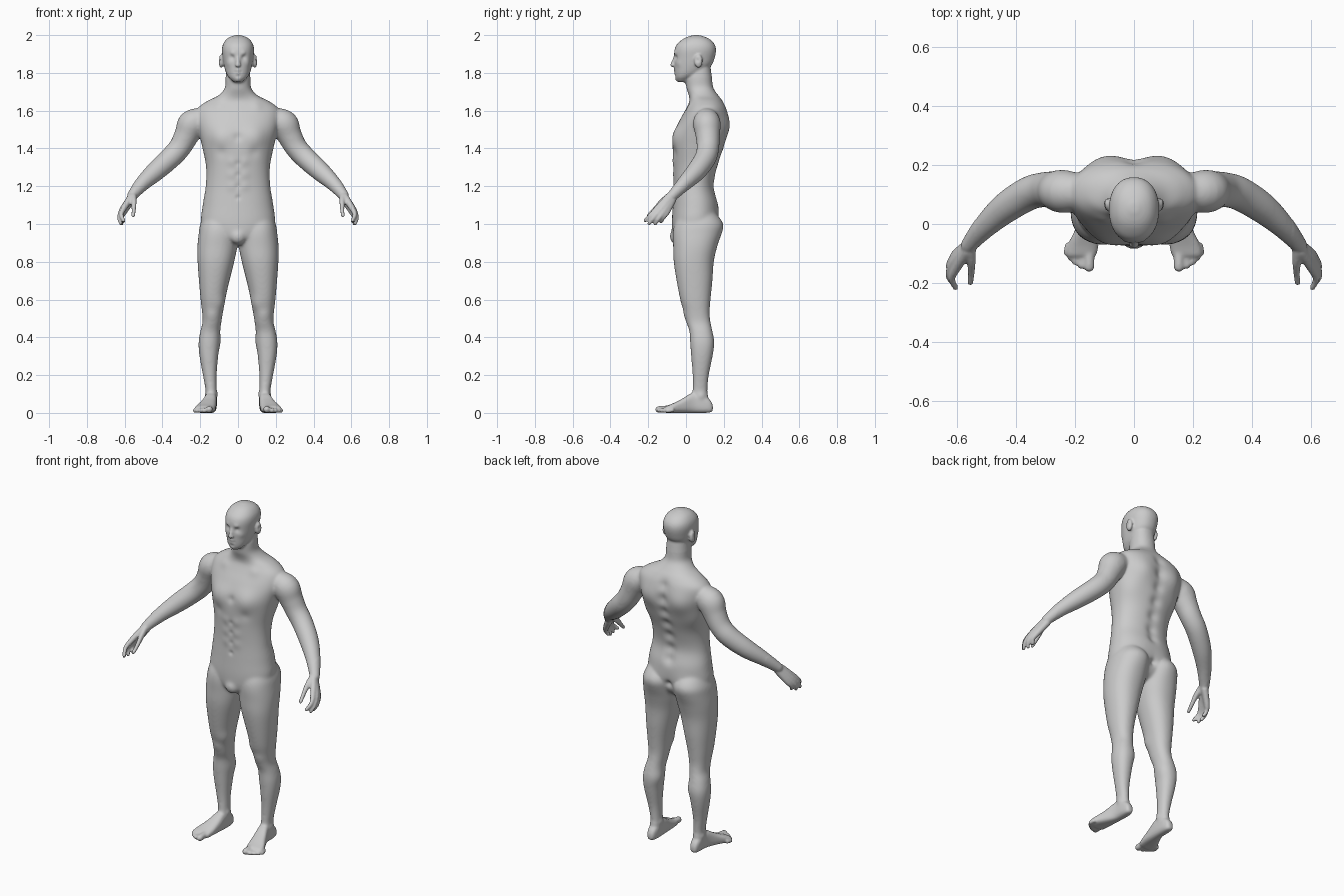
import bpy, bmesh, math
from mathutils import Vector, Matrix

bm = bmesh.new()


def spline(rows, n=5):
    """Catmull-Rom interpolation of equal-length tuples."""
    out = []
    for i in range(len(rows) - 1):
        a, b, c, d = rows[max(i - 1, 0)], rows[i], rows[i + 1], rows[min(i + 2, len(rows) - 1)]
        for k in range(n):
            t = k / n
            out.append([0.5 * (2 * q + (r - p) * t + (2 * p - 5 * q + 4 * r - s) * t * t
                               + (3 * q - p - 3 * r + s) * t ** 3) for p, q, r, s in zip(a, b, c, d)])
    return out + [list(rows[-1])]


def skin(rings):
    vs = [[bm.verts.new(p) for p in ring] for ring in rings]
    n = len(vs[0])
    for a, b in zip(vs, vs[1:]):
        for i in range(n):
            bm.faces.new((a[i], a[(i + 1) % n], b[(i + 1) % n], b[i]))
    bm.faces.new(vs[0])
    bm.faces.new(vs[-1])


def loft(rows, side=1, axis='z', power=2.2, n=40):
    """Rows of (t, x0, x1, p0, p1): rounded sections stacked along z or y."""
    rings = []
    for t, x0, x1, p0, p1 in spline(rows):
        ring = []
        for i in range(n):
            c, s = math.cos(2 * math.pi * i / n), math.sin(2 * math.pi * i / n)
            x = (x0 + x1) / 2 + (x1 - x0) / 2 * math.copysign(abs(c) ** (2 / power), c)
            p = (p0 + p1) / 2 + (p1 - p0) / 2 * math.copysign(abs(s) ** (2 / power), s)
            ring.append((side * x, p, t) if axis == 'z' else (side * x, t, p))
        rings.append(ring)
    skin(rings)


def tube(path, side=1, n=20):
    """Path of (x, y, z, radius) with a rounded tip."""
    pts = spline(path)
    pos = [Vector(p[:3]) for p in pts]
    rad = [p[3] for p in pts]
    end = (pos[-1] - pos[-2]).normalized()
    tip, r = pos[-1], rad[-1]
    for a in (25, 50, 70, 85):
        pos.append(tip + end * r * math.sin(math.radians(a)))
        rad.append(r * math.cos(math.radians(a)))
    rings = []
    for i, p in enumerate(pos):
        d = (pos[min(i + 1, len(pos) - 1)] - pos[max(i - 1, 0)]).normalized()
        u = d.cross(Vector((0.3, 0.8, 0.5))).normalized()
        w = d.cross(u)
        ring = []
        for k in range(n):
            a = 2 * math.pi * k / n
            q = p + (u * math.cos(a) + w * math.sin(a)) * rad[i]
            ring.append((side * q.x, q.y, q.z))
        rings.append(ring)
    skin(rings)


def blob(loc, size):
    m = Matrix.Translation(loc) @ Matrix.Diagonal((*size, 1))
    bmesh.ops.create_uvsphere(bm, u_segments=24, v_segments=16, radius=1, matrix=m)


def sym(rows):
    return [(z, -w, w, f, b) for z, w, f, b in rows]


# torso and neck: z, half width, front, back
loft(sym([(.89, .05, -.04, .08), (.93, .13, -.07, .14), (1.0, .193, -.075, .168),
          (1.1, .187, -.07, .172), (1.2, .171, -.065, .15), (1.3, .169, -.067, .168),
          (1.4, .187, -.07, .2), (1.48, .206, -.062, .217), (1.55, .222, -.033, .221),
          (1.61, .215, 0, .214), (1.65, .165, .018, .195), (1.68, .105, .015, .172),
          (1.72, .07, .002, .145), (1.77, .066, 0, .138), (1.83, .06, .02, .13)]))

# head
loft(sym([(1.752, .026, -.046, .0), (1.775, .048, -.055, .04), (1.80, .063, -.059, .09),
          (1.84, .075, -.061, .135), (1.88, .081, -.063, .152), (1.92, .085, -.061, .159),
          (1.95, .08, -.049, .152), (1.975, .064, -.022, .13), (1.99, .043, .005, .102),
          (2.0, .014, .04, .07)]))
tube([(0, -.055, 1.892, .008), (0, -.063, 1.865, .011), (0, -.071, 1.842, .013)])
blob((0, -.052, .935), (.042, .034, .042))

for s in (1, -1):
    # leg: z, inner, outer, front, back
    loft([(1.06, .03, .175, -.03, .15), (1.0, .004, .2, -.06, .188), (.95, 0, .208, -.07, .185),
          (.88, .004, .215, -.068, .165), (.8, .02, .214, -.065, .147), (.7, .045, .207, -.05, .14),
          (.6, .068, .198, -.03, .13), (.53, .08, .19, -.008, .125), (.48, .088, .188, .002, .13),
          (.43, .095, .2, .018, .14), (.37, .098, .209, .022, .149), (.3, .105, .204, .027, .141),
          (.2, .113, .186, .035, .121), (.12, .113, .172, .035, .114), (.07, .112, .172, .03, .12),
          (.03, .115, .168, .04, .13)], s)
    # foot: y, inner, outer, bottom, top
    loft([(.142, .13, .155, .012, .04), (.13, .12, .165, .003, .065), (.1, .113, .171, 0, .09),
          (.04, .112, .176, 0, .108), (-.02, .115, .2, 0, .075), (-.07, .12, .224, 0, .05),
          (-.105, .128, .23, 0, .036), (-.115, .14, .215, .008, .026)], s, 'y', 2.8)
    for x, y, x2, y2, r in [(.152, -.09, .152, -.145, .018), (.177, -.09, .179, -.14, .013),
                            (.196, -.085, .199, -.128, .012), (.21, -.08, .216, -.114, .011),
                            (.222, -.065, .229, -.097, .011)]:
        tube([(x, y, r + .004, r), (x2, y2, r, r)], s)
    # arm
    tube([(.17, .11, 1.56, .055), (.235, .11, 1.535, .073), (.272, .115, 1.47, .065),
          (.308, .116, 1.405, .06), (.358, .103, 1.35, .058), (.435, .055, 1.28, .053),
          (.505, -.008, 1.215, .041), (.56, -.072, 1.15, .028)], s)
    # fingers, each starting at the wrist, and thumb
    for ax, ay, az, kx, ky, kz, mx, my, mz, tx, ty, tz in [
            (.565, -.09, 1.145, .6, -.145, 1.09, .618, -.185, 1.05, .605, -.216, 1.018),
            (.565, -.082, 1.14, .61, -.13, 1.08, .628, -.17, 1.035, .62, -.195, 1.003),
            (.562, -.075, 1.135, .61, -.115, 1.07, .627, -.145, 1.03, .615, -.163, 1.0),
            (.558, -.068, 1.135, .602, -.1, 1.065, .616, -.12, 1.035, .607, -.133, 1.012),
            (.555, -.09, 1.145, .55, -.13, 1.115, .552, -.168, 1.075, .555, -.2, 1.045)]:
        tube([(ax, ay, az, .02), (kx, ky, kz, .016), (mx, my, mz, .012), (tx, ty, tz, .01)], s)
    # ear
    blob((s * .089, .066, 1.862), (.014, .022, .036))

bmesh.ops.recalc_face_normals(bm, faces=bm.faces)
me = bpy.data.meshes.new("human_body")
bm.to_mesh(me)
bm.free()
body = bpy.data.objects.new("human_body", me)
bpy.context.collection.objects.link(body)
bpy.context.view_layer.objects.active = body
body.select_set(True)

# fuse the parts into one skin
fuse = body.modifiers.new("fuse", 'REMESH')
fuse.mode = 'VOXEL'
fuse.voxel_size = .006
bpy.ops.object.modifier_apply(modifier="fuse")

# soften the joins, but keep hands, feet and face crisp
group = body.vertex_groups.new(name="soft")
for v in body.data.vertices:
    x, y, z = abs(v.co.x), v.co.y, v.co.z
    fine = x > .54 or z < .1 or z > 1.77
    group.add([v.index], .12 if fine else 1, 'REPLACE')
soft = body.modifiers.new("soft", 'SMOOTH')
soft.factor, soft.iterations, soft.vertex_group = .5, 24, "soft"
bpy.ops.object.modifier_apply(modifier="soft")

# sculpted muscles and features: x, y, z, radius, height (mirrored)
bumps = [(.09, -.055, 1.46, .06, .014), (.09, -.07, 1.38, .03, -.006), (0, -.062, 1.46, .022, -.007),
         (0, -.068, 1.14, .012, -.006), (.1, .2, 1.52, .07, .02), (.14, .14, 1.42, .06, .008),
         (.28, .11, 1.54, .05, .009), (.09, .175, 1.0, .06, .009), (0, .165, .99, .02, -.015),
         (.105, .11, .38, .045, .007), (.137, 0, .52, .03, .006), (.09, 0, .58, .04, .006),
         (.1, .01, 1.625, .03, .005), (.174, .08, .09, .018, .005), (.112, .07, .1, .018, .005)]
bumps += [(.035, -.07, z, .026, .004) for z in (1.2, 1.26, 1.33)]
bumps += [(0, -.068, z, .014, -.004) for z in (1.2, 1.26, 1.32)]
# spine groove
bumps += [(0, y, z, .032, -.012) for y, z in
          ((.16, 1.14), (.15, 1.2), (.165, 1.28), (.185, 1.36), (.2, 1.44), (.215, 1.52), (.205, 1.6))]
# face: eye sockets, eyeballs, brow, nostrils, cheeks, lips, mouth line, chin, ear hollow
bumps += [(.032, -.055, 1.882, .015, -.011), (.032, -.047, 1.88, .009, .004),
          (.03, -.06, 1.903, .013, .005), (.012, -.07, 1.84, .007, .004),
          (.05, -.04, 1.85, .018, .003), (0, -.06, 1.813, .011, .005), (0, -.06, 1.797, .011, .005),
          (.014, -.06, 1.805, .006, -.004), (0, -.062, 1.805, .006, -.005),
          (0, -.056, 1.784, .01, -.004), (0, -.052, 1.766, .016, .005), (.103, .06, 1.868, .012, -.006)]
verts = body.data.vertices
normals = [v.normal.copy() for v in verts]
for v, nrm in zip(verts, normals):
    x, y, z = abs(v.co.x), v.co.y, v.co.z
    h = 0
    for bx, by, bz, r, amount in bumps:
        if abs(z - bz) < 2.5 * r:
            d = (x - bx) ** 2 + (y - by) ** 2 + (z - bz) ** 2
            if d < 6 * r * r:
                h += amount * math.exp(-d / (r * r))
    v.co += nrm * h

finish = body.modifiers.new("finish", 'SMOOTH')
finish.factor, finish.iterations = .4, 2
bpy.ops.object.shade_smooth()
